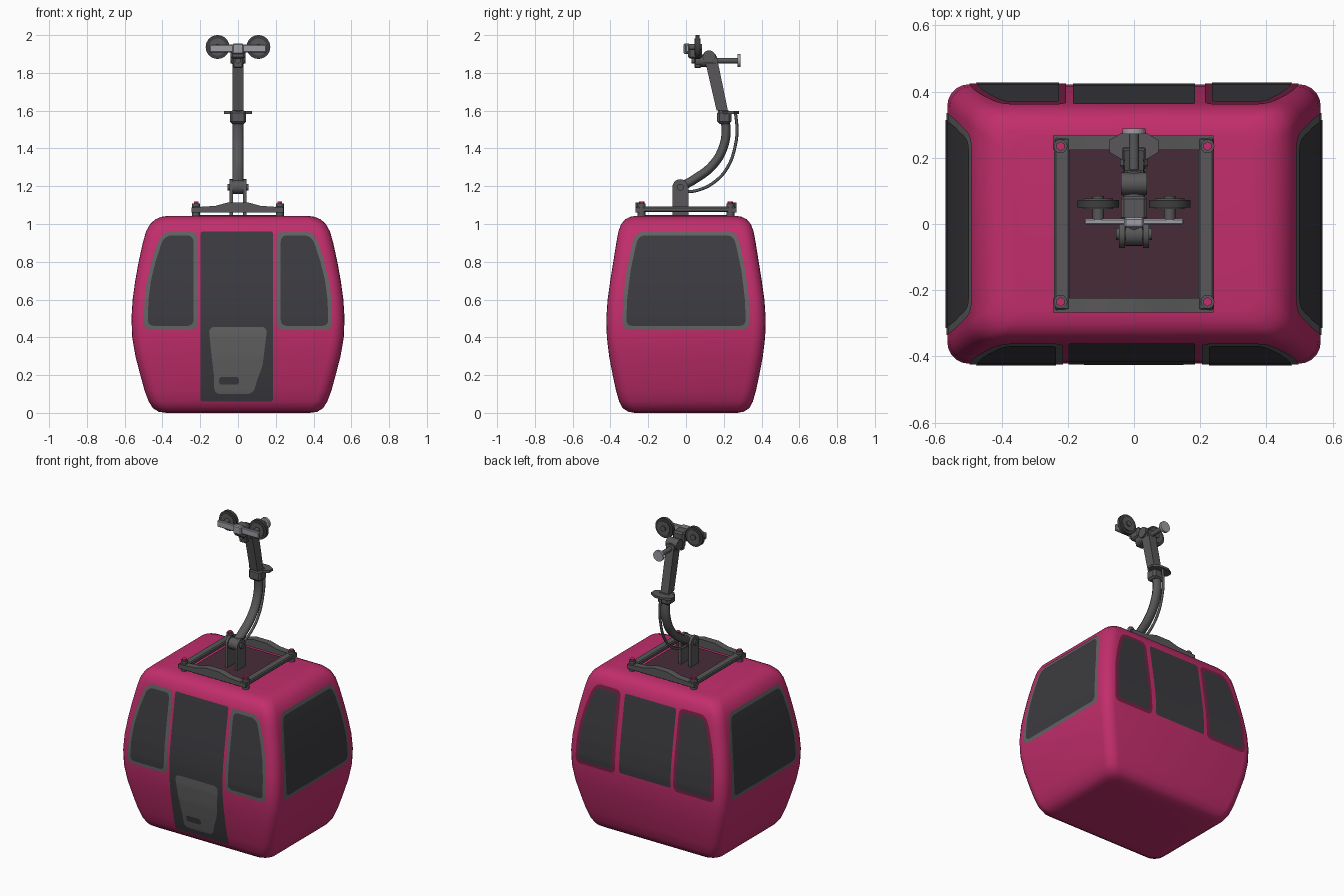
import bpy, bmesh, math
from mathutils import Vector, Matrix

old = bpy.data.objects.get("Cube")
if old:
    bpy.data.objects.remove(old, do_unlink=True)


def material(name, *rgb):
    m = bpy.data.materials.new(name)
    m.use_nodes = True
    m.diffuse_color = (*rgb, 1)
    m.node_tree.nodes["Principled BSDF"].inputs["Base Color"].default_value = (*rgb, 1)
    return m


MAGENTA = material("magenta paint", .54, .027, .15)
DEEP = material("deep magenta trim", .2, .015, .06)
GLASS = material("dark glass", .045, .043, .05)
TRIM = material("grey window trim", .125, .125, .125)
ROOF = material("maroon roof panel", .065, .024, .04)
STEEL = material("dark steel", .1, .097, .1)
LIGHT = material("light steel", .34, .34, .37)
RUBBER = material("wheel rubber", .05, .048, .05)


def finish(name, bm, mat, angle=35):
    me = bpy.data.meshes.new(name)
    bm.to_mesh(me)
    bm.free()
    me.materials.append(mat)
    me.shade_smooth()
    me.set_sharp_from_angle(angle=math.radians(angle))
    ob = bpy.data.objects.new(name, me)
    bpy.context.collection.objects.link(ob)
    return ob


def lerp(table, z, col=1):
    for a, b in zip(table, table[1:]):
        if z <= b[0]:
            t = max(0, (z - a[0]) / (b[0] - a[0]))
            return a[col] + (b[col] - a[col]) * t
    return table[-1][col]


def box(name, lo, hi, mat, bevel=.006):
    bm = bmesh.new()
    lo, hi = Vector(lo), Vector(hi)
    bmesh.ops.create_cube(bm, size=1, matrix=Matrix.Translation((lo + hi) / 2)
                          @ Matrix.Diagonal((*(hi - lo), 1)))
    if bevel:
        bmesh.ops.bevel(bm, geom=bm.edges[:], offset=bevel, segments=1, affect='EDGES')
    return finish(name, bm, mat, 30)


def rod(name, a, b, radius, mat, sides=24):
    bm = bmesh.new()
    a, b = Vector(a), Vector(b)
    spin = (b - a).to_track_quat('Z', 'Y').to_matrix().to_4x4()
    bmesh.ops.create_cone(bm, cap_ends=True, segments=sides, radius1=radius, radius2=radius,
                          depth=(b - a).length, matrix=Matrix.Translation((a + b) / 2) @ spin)
    return finish(name, bm, mat)


def extrude(name, outline, axis, lo, hi, mat):
    """Prism from a 2D outline: (y, z) along x, or (x, z) along y."""
    bm = bmesh.new()
    place = lambda p, d: (d, *p) if axis == 'x' else (p[0], d, p[1])
    face = bm.faces.new([bm.verts.new(place(p, lo)) for p in outline])
    moved = bmesh.ops.extrude_face_region(bm, geom=[face])['geom']
    shift = Vector((hi - lo, 0, 0) if axis == 'x' else (0, hi - lo, 0))
    bmesh.ops.translate(bm, vec=shift, verts=[v for v in moved if isinstance(v, bmesh.types.BMVert)])
    bmesh.ops.recalc_face_normals(bm, faces=bm.faces[:])
    return finish(name, bm, mat)


# Cabin shell: height, half width, half depth
SHELL = [(0, .38, .27), (.006, .42, .305), (.025, .45, .335), (.06, .473, .354), (.12, .495, .371),
         (.2, .517, .388), (.3, .543, .407), (.4, .56, .419), (.5, .564, .422), (.6, .558, .415),
         (.7, .544, .401), (.8, .526, .385), (.9, .504, .369), (.96, .487, .358),
         (1, .465, .343), (1.025, .437, .322), (1.038, .405, .295), (1.043, .37, .265)]
bm = bmesh.new()
rings = []
for z, hx, hy in SHELL:
    ring, r = [], .065
    for k, (sx, sy) in enumerate([(1, 1), (-1, 1), (-1, -1), (1, -1)]):
        for i in range(6):
            a = math.pi / 2 * (k + i / 5)
            ring.append(bm.verts.new((sx * (hx - r) + r * math.cos(a),
                                      sy * (hy - r) + r * math.sin(a), z)))
    rings.append(ring)
for lo, hi in zip(rings, rings[1:]):
    for i in range(len(lo)):
        j = (i + 1) % len(lo)
        bm.faces.new((lo[i], lo[j], hi[j], hi[i]))
bm.faces.new(rings[0][::-1])
bm.faces.new(rings[-1])
finish("cabin_shell", bm, MAGENTA, 50)


def panel(name, side, z0, z1, left, right, mat, inset=0, lift=.003, radius=.03):
    """Thin skin following the shell; side counts quarter turns from the front."""
    bm = bmesh.new()
    rows, n = [], 28
    z0, z1 = z0 + inset, z1 - inset
    turn = Matrix.Rotation(side * math.pi / 2, 4, 'Z')
    for i in range(n + 1):
        z = z0 + (z1 - z0) * (1 - math.cos(math.pi * i / n)) / 2
        d = max(0, radius - min(z - z0, z1 - z))
        cut = inset + radius - math.sqrt(max(0, radius ** 2 - d ** 2))
        h = lerp(SHELL, z, 1 if side % 2 else 2) + lift
        rows.append([bm.verts.new(turn @ Vector((u, -h, z)))
                     for u in (lerp(left, z) + cut, lerp(right, z) - cut)])
    for a, b in zip(rows, rows[1:]):
        bm.faces.new((a[0], a[1], b[1], b[0]))
    finish(name, bm, mat)


def mirrored(edge):
    return [(z, -u) for z, u in edge]


def straight(u):
    return [(0, u), (1, u)]


# Windows on all four sides
outer = [(.44, .5), (.6, .495), (.7, .482), (.8, .458), (.9, .425), (.96, .395)]
end_edge = [(.44, .338), (.6, .333), (.75, .315), (.88, .288), (.96, .265)]
for side, face, trim in ((0, "front", TRIM), (2, "back", DEEP)):
    for label, l, r in (("a", mirrored(outer), straight(-.215)), ("b", straight(.205), outer)):
        panel(f"{face}_window_trim_{label}", side, .44, .96, l, r, trim, radius=.035)
        panel(f"{face}_window_glass_{label}", side, .44, .96, l, r, GLASS, .021, .006)
for side, face in ((1, "left"), (3, "right")):
    panel(f"{face}_window_trim", side, .44, .96, mirrored(end_edge), end_edge, TRIM, radius=.04)
    panel(f"{face}_window_glass", side, .44, .96, mirrored(end_edge), end_edge, GLASS, .021, .006)
panel("back_middle_window", 2, .455, .95, straight(-.185), straight(.185), GLASS, radius=.012)

# Door with its grey lower plate
panel("door", 0, .06, .96, straight(-.198), straight(.185), GLASS, radius=.01)
panel("door_plate", 0, .1, .455, [(.1, -.125), (.2, -.128), (.3, -.14), (.45, -.155)],
      [(.1, .08), (.17, .1), (.25, .13), (.45, .155)], TRIM, lift=.006)
panel("door_plate_recess", 0, .15, .19, straight(-.1), straight(.005), GLASS, lift=.008, radius=.015)

# Roof panel and mounting frame
box("roof_panel", (-.205, -.235, 1.036), (.205, .235, 1.048), ROOF, 0)
arch = [(-.245, 1.062), (.24, 1.062), (.24, 1.088), (.12, 1.096), (.05, 1.115),
        (-.05, 1.115), (-.12, 1.096), (-.245, 1.088)]
for label, s in (("front", -1), ("back", 1)):
    extrude(f"{label}_roof_rail", arch, 'y', s * .245 - .022, s * .245 + .022, STEEL)
for label, s in (("left", 1), ("right", -1)):
    box(f"{label}_roof_rail", (s * .217 - .024, -.262, 1.064), (s * .217 + .024, .262, 1.092), STEEL)
    for end, y in (("front", -.235), ("back", .235)):
        rod(f"{end}_{label}_roof_post", (s * .222, y, 1.03), (s * .222, y, 1.108), .021, STEEL, 12)
        rod(f"{end}_{label}_roof_bolt", (s * .222, y, 1.108), (s * .222, y, 1.118), .014, MAGENTA, 6)

# Pivot lugs with pin
lug = [(-.072, 1.04), (.012, 1.04)] + [(-.03 + .042 * math.cos(a), 1.195 + .042 * math.sin(a))
                                      for a in (math.pi * i / 10 for i in range(11))]
for label, s in (("left", 1), ("right", -1)):
    extrude(f"{label}_pivot_lug", lug, 'x', s * .036 - .009, s * .036 + .009, STEEL)
rod("pivot_pin", (-.055, -.03, 1.195), (.055, -.03, 1.195), .018, STEEL)
rod("arm_eye", (-.026, -.03, 1.195), (.026, -.03, 1.195), .036, STEEL)


def sweep(name, path, wide, deep, mat, round_tube=False):
    """Bevelled curve through (y, z) points, scaled into a bar or tube."""
    cu = bpy.data.curves.new(name, 'CURVE')
    cu.dimensions = '3D'
    cu.bevel_depth = deep
    cu.bevel_resolution = 2
    cu.resolution_u = 6
    cu.use_fill_caps = True
    sp = cu.splines.new('BEZIER')
    sp.bezier_points.add(len(path) - 1)
    for bp, (y, z) in zip(sp.bezier_points, path):
        bp.co = (0, y, z)
        bp.handle_left_type = bp.handle_right_type = 'AUTO'
    cu.materials.append(mat)
    ob = bpy.data.objects.new(name, cu)
    ob.scale.x = wide / deep
    bpy.context.collection.objects.link(ob)


# Hanger arm and cable
sweep("hanger_arm", [(-.03, 1.195), (.05, 1.24), (.14, 1.31), (.195, 1.4), (.212, 1.5),
                     (.19, 1.62)], .03, .024, STEEL)
extrude("upper_arm", [(.162, 1.6), (.222, 1.6), (.162, 1.89), (.095, 1.89)],
        'x', -.028, .028, STEEL)
sweep("hanger_cable", [(-.01, 1.17), (.06, 1.178), (.15, 1.222), (.22, 1.3), (.262, 1.42),
                       (.27, 1.5), (.262, 1.59)], .008, .008, STEEL)

# Collar and guide plate
box("arm_collar", (-.043, .165, 1.53), (.043, .24, 1.6), STEEL, .012)
bm = bmesh.new()
bmesh.ops.create_cone(bm, cap_ends=True, segments=8, radius1=.08, radius2=.08, depth=.014,
                      matrix=Matrix.Translation((0, .235, 1.59)) @ Matrix.Diagonal((1, .6, 1, 1))
                      @ Matrix.Rotation(math.pi / 8, 4, 'Z'))
finish("guide_plate", bm, STEEL)

# Grip head, side roller and carriage
rod("head_knuckle", (-.04, .122, 1.885), (.04, .122, 1.885), .034, STEEL)
rod("head_axle", (0, .03, 1.865), (0, .285, 1.865), .015, STEEL)
rod("head_boss", (0, .05, 1.865), (0, .16, 1.865), .033, STEEL)
rod("release_roller", (0, .272, 1.865), (0, .288, 1.865), .035, LIGHT)
box("grip_body", (-.04, .01, 1.875), (.04, .085, 1.945), STEEL, .01)
box("grip_jaw", (-.026, .045, 1.825), (.026, .08, 1.885), STEEL)
box("grip_front_cap", (-.03, -.012, 1.9), (.03, .02, 1.955), LIGHT)
box("carriage_bar", (-.15, -.002, 1.908), (.15, .016, 1.95), LIGHT, .004)
for label, s in (("left", 1), ("right", -1)):
    x, z = s * .108, 1.937
    rod(f"{label}_wheel", (x, .05, z), (x, .072, z), .063, RUBBER, 32)
    rod(f"{label}_wheel_disc", (x, .046, z), (x, .077, z), .045, STEEL)
    rod(f"{label}_wheel_hub", (x, .012, z), (x, .085, z), .017, STEEL)
